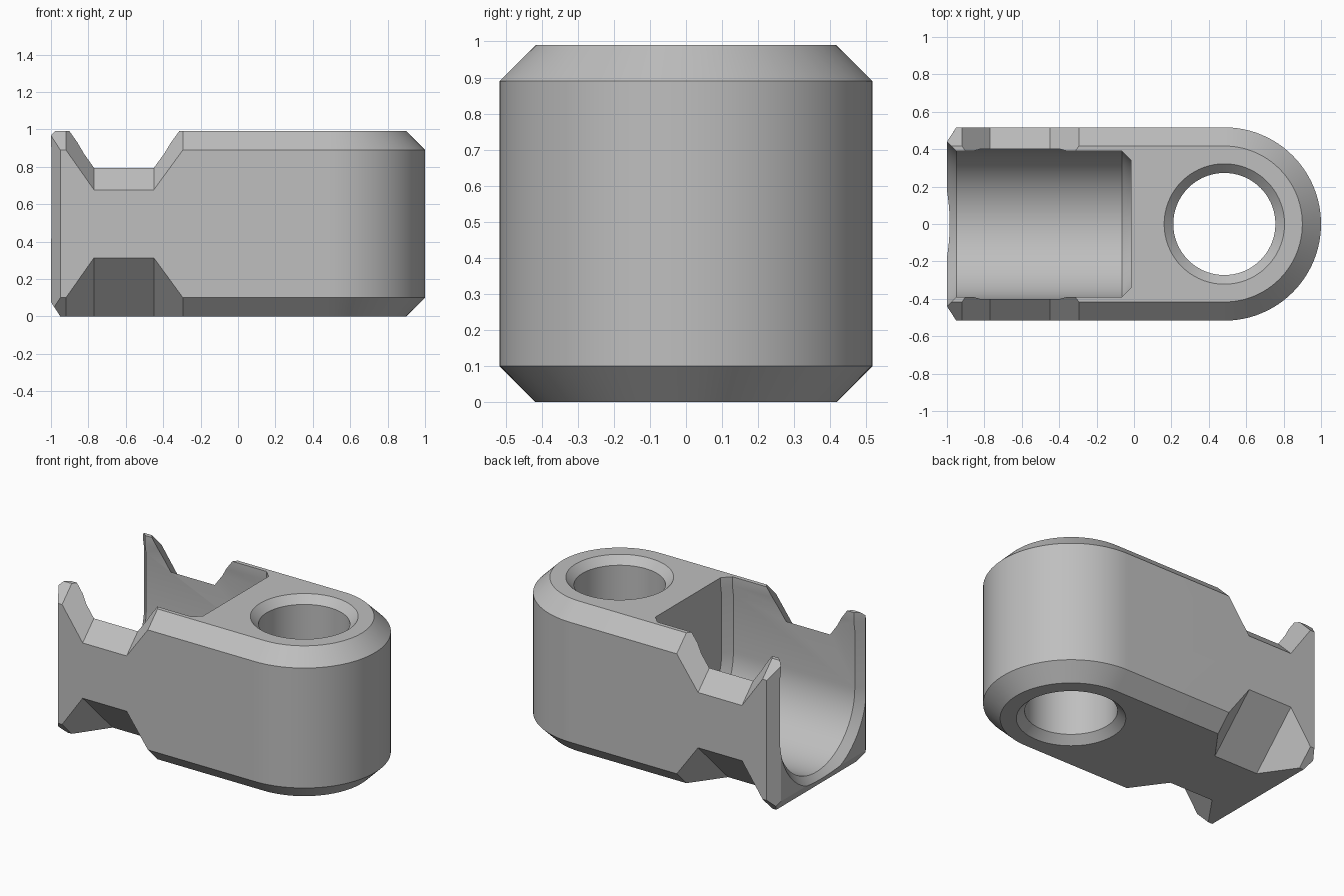
import bpy, bmesh
from math import pi, sin, cos, radians

cube = bpy.data.objects.get("Cube")
if cube:
    bpy.data.objects.remove(cube, do_unlink=True)

W, H, C = 0.517, 0.99, 0.1      # half width, height, edge bevel
CX = 1 - W                      # centre of the round end and of the bore


def make_object(name, bm):
    bmesh.ops.recalc_face_normals(bm, faces=bm.faces)
    mesh = bpy.data.meshes.new(name)
    bm.to_mesh(mesh)
    bm.free()
    ob = bpy.data.objects.new(name, mesh)
    bpy.context.collection.objects.link(ob)
    return ob


def loft(name, sections):
    """Closed solid skinned through matching rings of points."""
    bm = bmesh.new()
    rings = [[bm.verts.new(p) for p in s] for s in sections]
    n = len(rings[0])
    for a, b in zip(rings, rings[1:]):
        for i in range(n):
            j = (i + 1) % n
            bm.faces.new((a[i], a[j], b[j], b[i]))
    bm.faces.new(rings[0])
    bm.faces.new(rings[-1])
    return make_object(name, bm)


def circle(r, z, n=72):
    return [(CX + r * cos(2 * pi * i / n), r * sin(2 * pi * i / n), z) for i in range(n)]


# Bevelled block with one round end, as a convex hull
points = []
for z, r in ((0, W - C), (C, W), (H - C, W), (H, W - C)):
    for i in range(49):
        a = -pi / 2 + pi * i / 48
        points.append((CX + r * cos(a), r * sin(a), z))
    points += [(-0.95, r, z), (-0.95, -r, z)]
for s in (-1, 1):
    points += [(-1, s * 0.44, 0.077), (-0.9825, s * 0.467, 0.05),
               (-1, s * 0.44, 0.967), (-1, s * 0.417, H)]
bm = bmesh.new()
for p in points:
    bm.verts.new(p)
hull = bmesh.ops.convex_hull(bm, input=bm.verts)
spare = set(hull["geom_interior"]) | set(hull["geom_unused"])
bmesh.ops.delete(bm, geom=[g for g in spare if isinstance(g, bmesh.types.BMVert)], context="VERTS")
bmesh.ops.dissolve_limit(bm, angle_limit=radians(0.5), verts=bm.verts, edges=bm.edges)
block = make_object("link_block", bm)


# Open-topped U channel with flared mouth and bevelled inner end
def channel_section(x, grow):
    r, zc = 0.4 + grow, 0.49
    ring = [(x, 0.39 + grow, 1.2), (x, 0.39 + grow, 0.93), (x, r, 0.87)]
    ring += [(x, r * cos(pi * i / 48), zc - r * sin(pi * i / 48)) for i in range(49)]
    ring += [(x, -y, z) for x, y, z in reversed(ring[:3])]
    return ring


cutters = [
    loft("channel_cutter", [channel_section(x, g) for x, g in
                            ((-1.05, 0.1), (-0.95, 0), (-0.065, 0), (-0.015, -0.05))]),
    # Through bore, countersunk at both ends
    loft("bore_cutter", [circle(0.372, -0.05), circle(0.273, 0.049),
                         circle(0.273, H - 0.049), circle(0.372, H + 0.05)]),
]

# Slanted trapezoid notches on all four long edges
trapezoid = [(-0.934, 0.91), (-0.77, 0.677), (-0.45, 0.677), (-0.28, 0.91)]
for side in (-1, 1):
    for top in (True, False):
        sections = []
        for s in (0.3, -0.35):
            sections.append([(x, side * (W + s), z - s if top else H - z + s)
                             for x, z in trapezoid])
        cutters.append(loft("notch_cutter", sections))

# Apply the cuts and discard the cutters
bpy.context.view_layer.objects.active = block
for cutter in cutters:
    cutter.hide_render = True
    mod = block.modifiers.new("cut", "BOOLEAN")
    mod.operation, mod.solver, mod.object = "DIFFERENCE", "EXACT", cutter
    bpy.ops.object.modifier_apply(modifier=mod.name)
    bpy.data.objects.remove(cutter, do_unlink=True)

# Plain grey finish
grey = bpy.data.materials.new("light_grey")
grey.use_nodes = True
colour = (0.52, 0.52, 0.52, 1)
grey.diffuse_color = colour
grey.node_tree.nodes["Principled BSDF"].inputs["Base Color"].default_value = colour
block.data.materials.clear()
block.data.materials.append(grey)

bpy.ops.object.select_all(action="DESELECT")
block.select_set(True)
bpy.ops.object.shade_smooth_by_angle(angle=radians(25))
